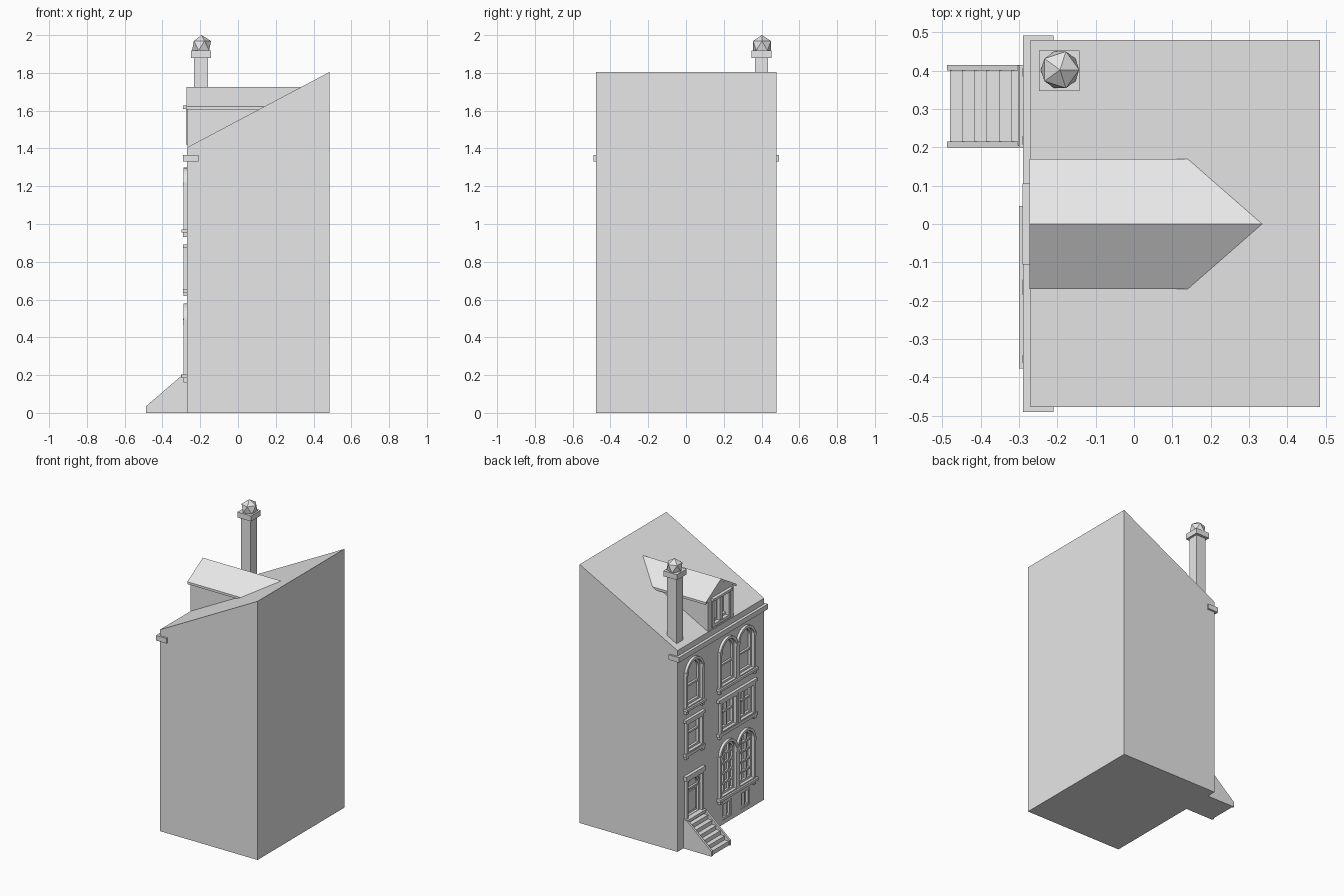
import bpy, bmesh, math

if "Cube" in bpy.data.objects:
    bpy.data.objects.remove(bpy.data.objects["Cube"])

MAT = bpy.data.materials.new("light grey")
MAT.diffuse_color = (0.8, 0.8, 0.8, 1)
MAT.use_nodes = True
MAT.node_tree.nodes["Principled BSDF"].inputs["Base Color"].default_value = MAT.diffuse_color
FX = -0.27          # facade plane, facing -x
PANE = -0.25        # back of window recesses


def finish(name, bm):
    bmesh.ops.recalc_face_normals(bm, faces=bm.faces)
    me = bpy.data.meshes.new(name)
    bm.to_mesh(me)
    bm.free()
    me.materials.append(MAT)
    ob = bpy.data.objects.new(name, me)
    bpy.context.collection.objects.link(ob)
    return ob


def prism(name, pts, a, b, axis='x'):
    """Extrude a (y,z) profile along x, or an (x,z) profile along y."""
    bm = bmesh.new()
    put = (lambda p, t: (t, p[0], p[1])) if axis == 'x' else (lambda p, t: (p[0], t, p[1]))
    lo = [bm.verts.new(put(p, a)) for p in pts]
    hi = [bm.verts.new(put(p, b)) for p in pts]
    bm.faces.new(lo)
    bm.faces.new(hi)
    n = len(pts)
    for i in range(n):
        j = (i + 1) % n
        bm.faces.new((lo[i], lo[j], hi[j], hi[i]))
    return finish(name, bm)


def box(name, x0, x1, y0, y1, z0, z1):
    return prism(name, [(y0, z0), (y1, z0), (y1, z1), (y0, z1)], x0, x1)


def ring(name, outer, inner, x0, x1):
    bm = bmesh.new()
    loops = [[bm.verts.new((x, y, z)) for y, z in pts]
             for pts, x in ((outer, x0), (inner, x0), (inner, x1), (outer, x1))]
    n = len(outer)
    for k in range(4):
        p, q = loops[k], loops[(k + 1) % 4]
        for i in range(n):
            j = (i + 1) % n
            bm.faces.new((p[i], p[j], q[j], q[i]))
    return finish(name, bm)


def outline(cy, r, z0, zs, arch):
    pts = [(cy - r, z0), (cy + r, z0)]
    if arch:
        return pts + [(cy + r * math.cos(math.pi * i / 14), zs + r * math.sin(math.pi * i / 14))
                      for i in range(15)]
    return pts + [(cy + r, zs), (cy - r, zs)]


def cut(target, cutters):
    for c in cutters:
        m = target.modifiers.new("cut", 'BOOLEAN')
        m.operation = 'DIFFERENCE'
        m.solver = 'EXACT'
        m.object = c
    dg = bpy.context.evaluated_depsgraph_get()
    me = bpy.data.meshes.new_from_object(target.evaluated_get(dg))
    target.modifiers.clear()
    target.data = me
    for c in cutters:
        bpy.data.objects.remove(c)


cutters = []


def window(name, cy, r, z0, zs, arch=True, trim=0.018, vbars=(), hbars=()):
    """Recess in the wall with raised trim, recessed sash frame and bars."""
    ri = r - trim
    zt = zs if arch else zs - trim
    inner = outline(cy, ri, z0 + 0.01, zt, arch)
    cutters.append(prism("cutter", inner, -0.32, PANE))
    if trim > 0:
        ring(name + "_trim", outline(cy, r, z0, zs, arch), inner, -0.288, -0.265)
    rs = ri - 0.014
    ring(name + "_sash", inner, outline(cy, rs, z0 + 0.024, zt if arch else zt - 0.014, arch), -0.267, -0.249)
    for d in vbars:
        top = zt + math.sqrt(rs * rs - d * d) + 0.003 if arch else zt - 0.01
        box(name + "_upright", -0.265, -0.249, cy + d - 0.005, cy + d + 0.005, z0 + 0.02, top)
    for z in hbars:
        box(name + "_crossbar", -0.264, -0.249, cy - rs - 0.003, cy + rs + 0.003, z - 0.006, z + 0.006)


# House body with sloping roof
body = prism("house_body", [(FX, 0), (0.485, 0), (0.485, 1.805), (FX, 1.405)], -0.477, 0.48, 'y')
box("cornice", -0.29, -0.21, -0.49, 0.492, 1.33, 1.365)

L, R = 0.307, (-0.067, -0.263)     # window column centres
W = 0.098
# Windows of the upper and middle floors
for cy in (L,) + R:
    window("upper_window", cy, W, 0.97, 1.2, hbars=(1.11,))
    for s in (-1, 1):
        box("arch_capital", -0.291, -0.268, cy + s * 0.089 - 0.011, cy + s * 0.089 + 0.011, 1.2, 1.222)
    window("middle_window", cy, W - 0.004, 0.655, 0.875, arch=False, hbars=(0.78,),
           vbars=() if cy == L else (0.0,))
# Ground floor arched pair with small panes
for cy in R:
    window("ground_window", cy, W, 0.2, 0.482, vbars=(-0.027, 0.027), hbars=(0.28, 0.35, 0.42, 0.482))
    for s in (-1, 1):
        box("arch_capital", -0.291, -0.268, cy + s * 0.089 - 0.011, cy + s * 0.089 + 0.011, 0.465, 0.492)
# Basement windows, recessed without trim
for cy in (-0.065, -0.265):
    window("basement_window", cy, 0.05, 0.02, 0.15, arch=False, trim=0, vbars=(0.0,))

# Sills and lintels for single and double bays
for cy, h in ((L, 0.107), (-0.165, 0.212)):
    box("upper_sill", -0.30, -0.265, cy - h, cy + h, 0.955, 0.972)
    box("middle_sill", -0.291, -0.265, cy - h, cy + h, 0.635, 0.657)
    box("middle_lintel", -0.291, -0.265, cy - h, cy + h, 0.872, 0.892)
    for s in (-1, 1):
        y = cy + s * (h - 0.02)
        box("upper_bracket", -0.29, -0.265, y - 0.012, y + 0.012, 0.932, 0.955)
        box("middle_bracket", -0.288, -0.265, y - 0.012, y + 0.012, 0.618, 0.635)
box("ground_sill", -0.30, -0.265, -0.377, 0.047, 0.184, 0.202)
for y in (0.02, -0.35):
    box("ground_bracket", -0.288, -0.265, y - 0.012, y + 0.012, 0.16, 0.184)

# Door with arched fanlight and cornice
ring("door_surround", outline(L, 0.096, 0.18, 0.47, False), outline(L, 0.078, 0.19, 0.46, False), -0.288, -0.265)
window("door", L, 0.078, 0.18, 0.385, trim=0, hbars=(0.385,))
box("door_leaf", -0.257, -0.249, L - 0.05, L + 0.05, 0.22, 0.36)
box("door_cornice", -0.292, -0.265, L - 0.107, L + 0.107, 0.47, 0.5)

cut(body, cutters)

# Stairs: solid steps between sloping cheek walls
Y0, Y1 = 0.2, 0.415
side = [(-0.487, 0), (-0.26, 0), (-0.26, 0.2), (-0.295, 0.2), (-0.487, 0.035)]
for y in (Y0, Y1 - 0.015):
    prism("stair_cheek", side, y, y + 0.015, 'y')
steps = [(-0.26, 0), (-0.48, 0)]
for i in range(6):
    x = -0.48 + i * 0.032
    z = 0.03 + i * 0.028
    steps += [(x, z), (x + 0.032, z)]
steps += [(-0.288, 0.18), (-0.26, 0.18)]
prism("stair_steps", steps, Y0 + 0.014, Y1 - 0.014, 'y')
box("door_threshold", -0.302, -0.26, Y0 + 0.005, Y1 - 0.002, 0.182, 0.202)

# Dormer with gabled roof running into the main roof
dormer = prism("dormer_walls", [(-0.14, 1.39), (0.14, 1.39), (0.14, 1.625), (0, 1.712), (-0.14, 1.625)],
               -0.268, 0.3)
cut(dormer, [box("cutter", -0.32, -0.23, -0.095, 0.095, 1.435, 1.61)])
prism("dormer_roof", [(-0.17, 1.622), (0, 1.725), (0.17, 1.622), (0.17, 1.606), (0, 1.709), (-0.17, 1.606)],
      -0.272, 0.34)
box("dormer_lintel", -0.291, -0.26, -0.105, 0.105, 1.61, 1.627)
ring("dormer_frame", outline(0, 0.103, 1.42, 1.61, False), outline(0, 0.08, 1.44, 1.6, False), -0.275, -0.25)
box("dormer_mullion", -0.272, -0.229, -0.014, 0.014, 1.43, 1.61)
for s in (-1, 1):
    ring("dormer_sash", outline(s * 0.054, 0.041, 1.436, 1.609, False),
         outline(s * 0.054, 0.03, 1.455, 1.59, False), -0.25, -0.229)

# Chimney with square cap and faceted ball
CX, CY = -0.195, 0.4
box("chimney_shaft", CX - 0.037, CX + 0.037, CY - 0.035, CY + 0.035, 1.38, 1.885)
box("chimney_cap", CX - 0.053, CX + 0.053, CY - 0.053, CY + 0.053, 1.88, 1.918)
bm = bmesh.new()
bmesh.ops.create_icosphere(bm, subdivisions=1, radius=0.056)
bmesh.ops.translate(bm, verts=bm.verts, vec=(CX + 0.002, CY + 0.002, 1.944))
finish("chimney_ball", bm)
